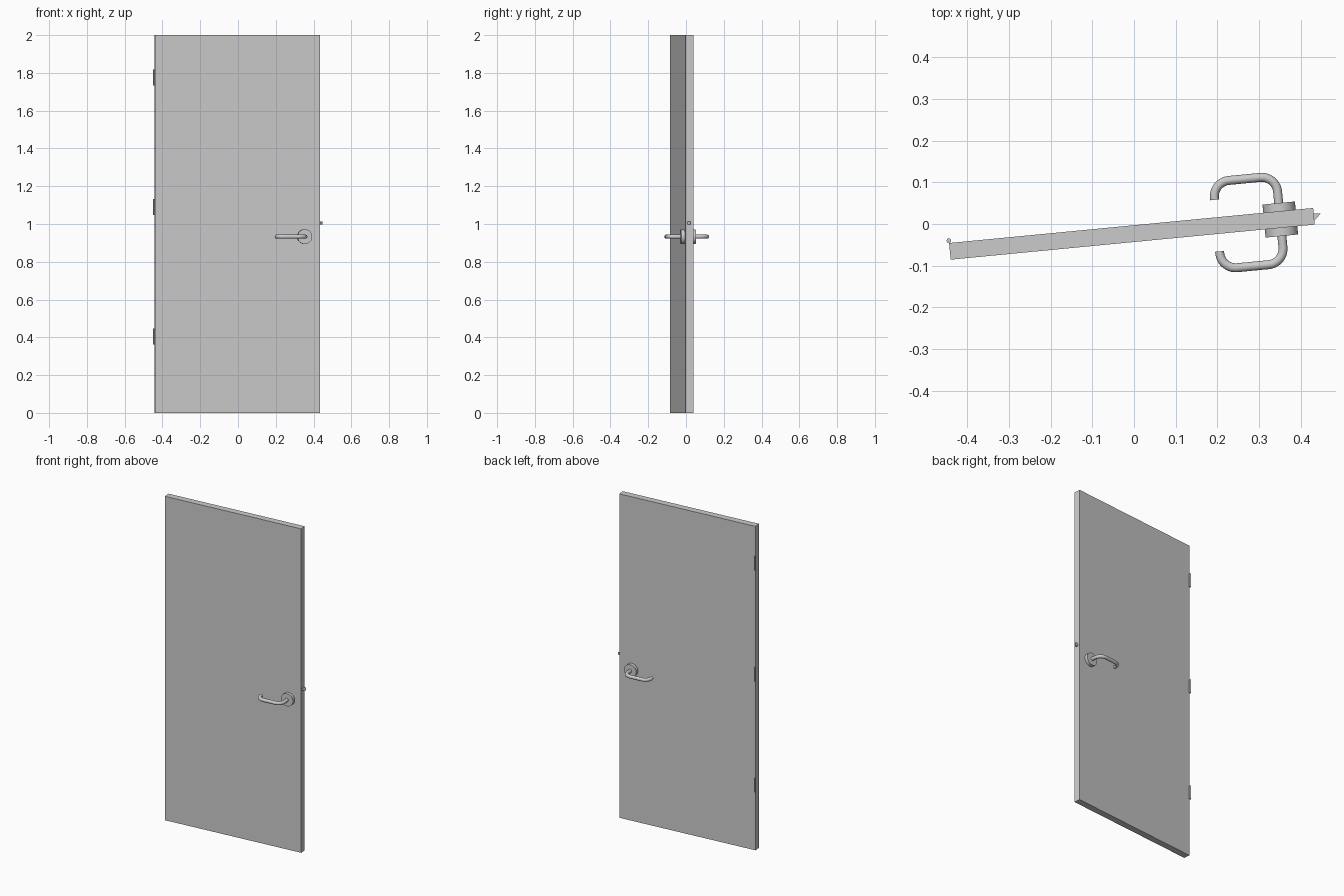
import bpy, bmesh, math
from mathutils import Matrix, Vector

if "Cube" in bpy.data.objects:
    bpy.data.objects.remove(bpy.data.objects["Cube"])

# Door frame: local x along the leaf, local y through it; slightly ajar
POSE = Matrix.Translation((-0.005, -0.0235, 0)) @ Matrix.Rotation(math.radians(5.5), 4, 'Z')
HALF_W, HALF_T, HANDLE_U, HANDLE_Z = 0.438, 0.02, 0.357, 0.933


def finish(obj, smooth=False):
    obj.matrix_world = POSE @ obj.matrix_world
    if smooth:
        bpy.ops.object.select_all(action='DESELECT')
        bpy.context.view_layer.objects.active = obj
        obj.select_set(True)
        bpy.ops.object.shade_smooth_by_angle(angle=math.radians(35))
    return obj


def prism(name, outline, z0, z1):
    bm = bmesh.new()
    face = bm.faces.new([bm.verts.new((x, y, z0)) for x, y in outline])
    top = bmesh.ops.extrude_face_region(bm, geom=[face])
    bmesh.ops.translate(bm, vec=(0, 0, z1 - z0),
                        verts=[v for v in top['geom'] if isinstance(v, bmesh.types.BMVert)])
    bmesh.ops.recalc_face_normals(bm, faces=bm.faces)
    mesh = bpy.data.meshes.new(name)
    bm.to_mesh(mesh)
    bm.free()
    obj = bpy.data.objects.new(name, mesh)
    bpy.context.collection.objects.link(obj)
    return finish(obj)


def cylinder(name, radius, depth, loc, rot=(0, 0, 0), sides=32):
    bpy.ops.mesh.primitive_cylinder_add(vertices=sides, radius=radius, depth=depth,
                                        location=loc, rotation=rot)
    obj = bpy.context.object
    obj.name = name
    bpy.context.view_layer.update()
    return finish(obj, True)


def arc(cx, cy, r, a0, a1, n=10):
    return [(cx + r * math.cos(math.radians(a0 + (a1 - a0) * i / n)),
             cy + r * math.sin(math.radians(a0 + (a1 - a0) * i / n))) for i in range(n + 1)]


def lever(name, side):
    # Stem out of the rosette, bent bar, return towards the door
    r, bar, tip = 0.038, 0.105, 0.205
    path = [(HANDLE_U, 0.036)] + arc(HANDLE_U - r, bar - r, r, 0, 90) \
        + arc(tip + r, bar - r, r, 90, 180) + [(tip, 0.062)]
    curve = bpy.data.curves.new(name + "_path", 'CURVE')
    curve.dimensions = '3D'
    curve.bevel_depth = 0.0107
    curve.bevel_resolution = 6
    curve.use_fill_caps = True
    spline = curve.splines.new('POLY')
    spline.points.add(len(path) - 1)
    for p, (x, y) in zip(spline.points, path):
        p.co = (x, side * y, HANDLE_Z, 1)
    temp = bpy.data.objects.new(name + "_path", curve)
    bpy.context.collection.objects.link(temp)
    bpy.context.view_layer.update()
    mesh = bpy.data.meshes.new_from_object(temp.evaluated_get(bpy.context.evaluated_depsgraph_get()))
    bpy.data.objects.remove(temp)
    # Weld the end caps onto the tube
    bm = bmesh.new()
    bm.from_mesh(mesh)
    bmesh.ops.remove_doubles(bm, verts=bm.verts, dist=1e-5)
    bmesh.ops.recalc_face_normals(bm, faces=bm.faces)
    bm.to_mesh(mesh)
    bm.free()
    obj = bpy.data.objects.new(name, mesh)
    bpy.context.collection.objects.link(obj)
    finish(obj, True)


# Door leaf
prism("door_leaf", [(-HALF_W, -HALF_T), (HALF_W, -HALF_T), (HALF_W, HALF_T), (-HALF_W, HALF_T)], 0, 2)

# Wedge-shaped latch bolt on the free edge
prism("latch_bolt", [(0.437, -0.011), (0.455, 0.005), (0.437, 0.0065)], 0.997, 1.014)

# Hinge knuckles on the back edge
for i, z in enumerate((0.405, 1.09, 1.775)):
    cylinder(f"hinge_{i + 1}", 0.0055, 0.085, (-HALF_W, 0.0255, z), sides=16)

# Rosette and lever on both sides
for label, side in (("front", -1), ("back", 1)):
    cylinder(f"{label}_rosette", 0.039, 0.02, (HANDLE_U, side * 0.0297, HANDLE_Z),
             (math.pi / 2, 0, 0), 40)
    lever(f"{label}_handle", side)
